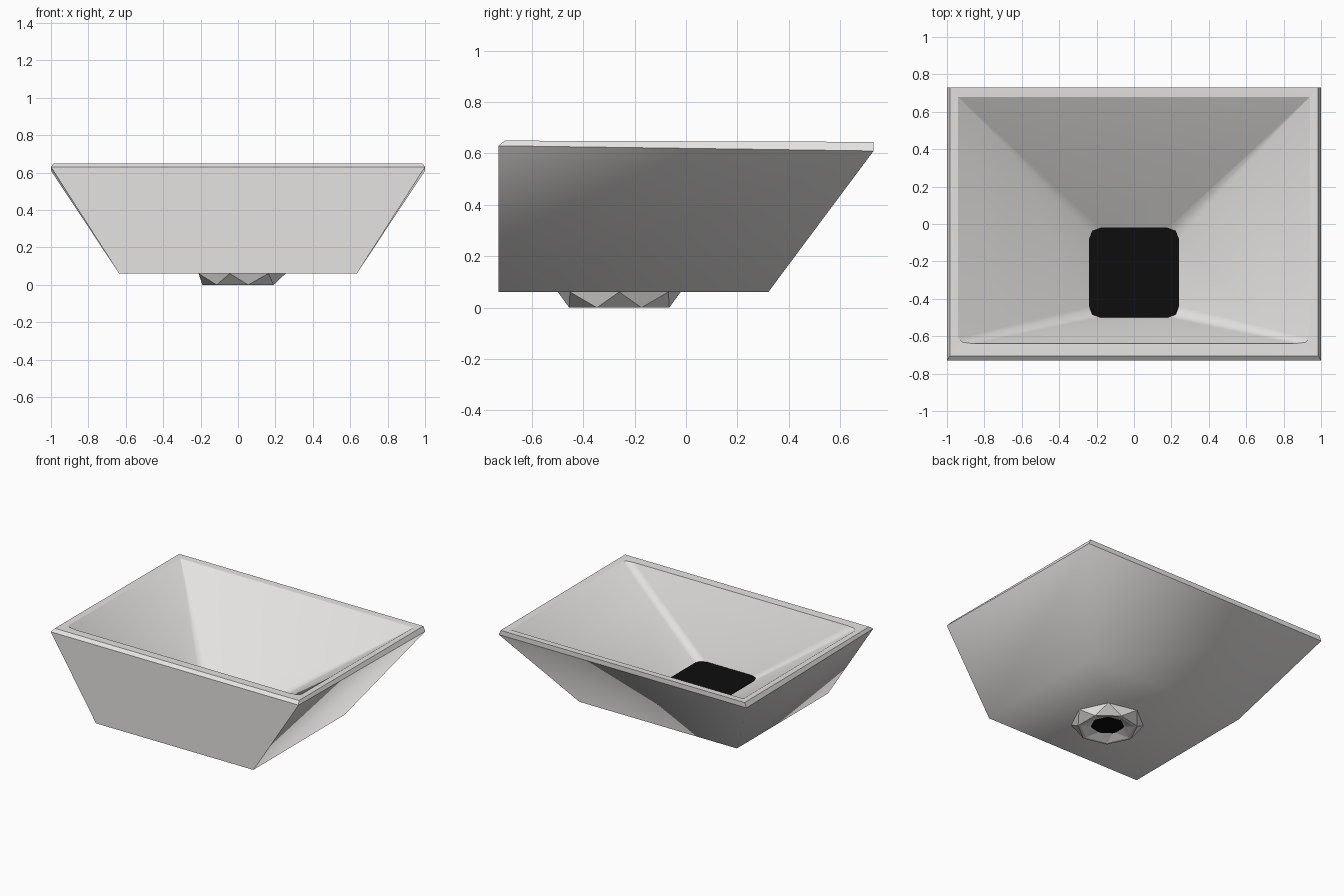
import bpy, bmesh, math
from mathutils import Vector

cube = bpy.data.objects.get("Cube")
if cube:
    bpy.data.objects.remove(cube)


def material(name, color):
    m = bpy.data.materials.new(name)
    m.use_nodes = True
    m.diffuse_color = (*color, 1)
    m.node_tree.nodes["Principled BSDF"].inputs["Base Color"].default_value = (*color, 1)
    return m


ceramic = material("warm white ceramic", (0.78, 0.77, 0.755))
black = material("black drain", (0.004, 0.004, 0.004))


def finish(bm, name, mat):
    bmesh.ops.recalc_face_normals(bm, faces=bm.faces[:])
    mesh = bpy.data.meshes.new(name)
    bm.to_mesh(mesh)
    bm.free()
    mesh.materials.append(mat)
    obj = bpy.data.objects.new(name, mesh)
    bpy.context.collection.objects.link(obj)
    return obj


def rect(x, front, back, z_front, z_back):
    return [Vector(p) for p in ((-x, front, z_front), (x, front, z_front),
                                (x, back, z_back), (-x, back, z_back))]


def cut_corners(corners, cuts):
    """Replace each corner by three points that round it off."""
    out = []
    for i, c in enumerate(corners):
        prev = (corners[i - 1] - c).normalized()
        nxt = (corners[(i + 1) % 4] - c).normalized()
        cx, cy = cuts[i]
        a, b = (cy, cx) if i % 2 == 0 else (cx, cy)
        out += [c + prev * a, c + prev * a * 0.27 + nxt * b * 0.27, c + nxt * b]
    return out


def loft(bm, a, b):
    n = len(a)
    for i in range(n):
        j = (i + 1) % n
        bm.faces.new((a[i], a[j], b[j], b[i]))


def sharpen(bm, verts):
    for a, b in zip(verts, verts[1:] + verts[:1]):
        e = bm.edges.get((a, b))
        if e:
            e.smooth = False


# Basin: upright front, sloping sides and back, funnel inside
bm = bmesh.new()


def add(points):
    return [bm.verts.new(p) for p in points]


base = add(rect(0.635, -0.73, 0.32, 0.06, 0.06))
edge = add(rect(1.0, -0.73, 0.73, 0.63, 0.61))
rim = add(rect(0.985, -0.705, 0.73, 0.65, 0.645))

tiny = (0.003, 0.003)
mouth_pts = cut_corners(rect(0.94, -0.64, 0.68, 0.648, 0.642),
                        [(0.08, 0.03), (0.08, 0.03), tiny, tiny])
drain_pts = cut_corners(rect(0.24, -0.5, -0.02, 0.155, 0.155), [(0.06, 0.06)] * 4)
mouth = add(mouth_pts)
middle = add([m.lerp(d, 0.35) for m, d in zip(mouth_pts, drain_pts)])
throat = add(drain_pts)

bm.faces.new(base)
loft(bm, base, edge)
loft(bm, edge, rim)
loft(bm, mouth, middle)
loft(bm, middle, throat)
for i in range(4):
    j = (i + 1) % 4
    bm.faces.new((rim[i], rim[j], mouth[3 * j], mouth[3 * i + 2]))
    bm.faces.new((rim[i], mouth[3 * i + 2], mouth[3 * i + 1], mouth[3 * i]))

for f in bm.faces:
    f.smooth = True
for loop in (edge, rim, mouth):
    sharpen(bm, loop)
# Crisp outline on the front panel, rim corners and upper rear creases
sharpen(bm, [base[0], base[1], edge[1], edge[0]])
for a, b in zip(edge, rim):
    bm.edges.get((a, b)).smooth = False
for i in (7, 10):
    bm.edges.get((mouth[i], middle[i])).smooth = False
finish(bm, "basin", ceramic)

# Drain cover: rounded square closing the funnel
bm = bmesh.new()
low = [bm.verts.new(p + Vector((0, 0, -0.004))) for p in drain_pts]
high = [bm.verts.new(p + Vector((0, 0, 0.004))) for p in drain_pts]
bm.faces.new(low)
bm.faces.new(high)
loft(bm, low, high)
finish(bm, "drain_cover", black)

# Outlet: faceted collar with a hollow underside
bm = bmesh.new()
SIDES = 7


def ring(r, z, turn):
    return [bm.verts.new((0.01 + r * math.cos(a), -0.26 + r * math.sin(a), z))
            for a in (math.tau * (i + turn) / SIDES for i in range(SIDES))]


def facet(a, b):
    for i in range(SIDES):
        j = (i + 1) % SIDES
        bm.faces.new((a[i], a[j], b[i]))
        bm.faces.new((a[j], b[j], b[i]))


top = ring(0.245, 0.061, 0)
foot = ring(0.2, 0, 0.5)
lip = ring(0.18, 0, 0.5)
well = ring(0.1, 0.035, 0)
facet(top, foot)
loft(bm, foot, lip)
facet(well, lip)
finish(bm, "outlet_collar", ceramic)

# Outlet plug: dark square seen from below
bm = bmesh.new()
bmesh.ops.create_cube(bm, size=1)
for v in bm.verts:
    v.co = Vector((0.01, -0.26, 0.034)) + v.co * Vector((0.21, 0.21, 0.008))
bmesh.ops.bevel(bm, geom=[e for e in bm.edges if abs(e.verts[0].co.z - e.verts[1].co.z) > 0.004],
                offset=0.03, segments=1, affect="EDGES")
finish(bm, "outlet_plug", black)
